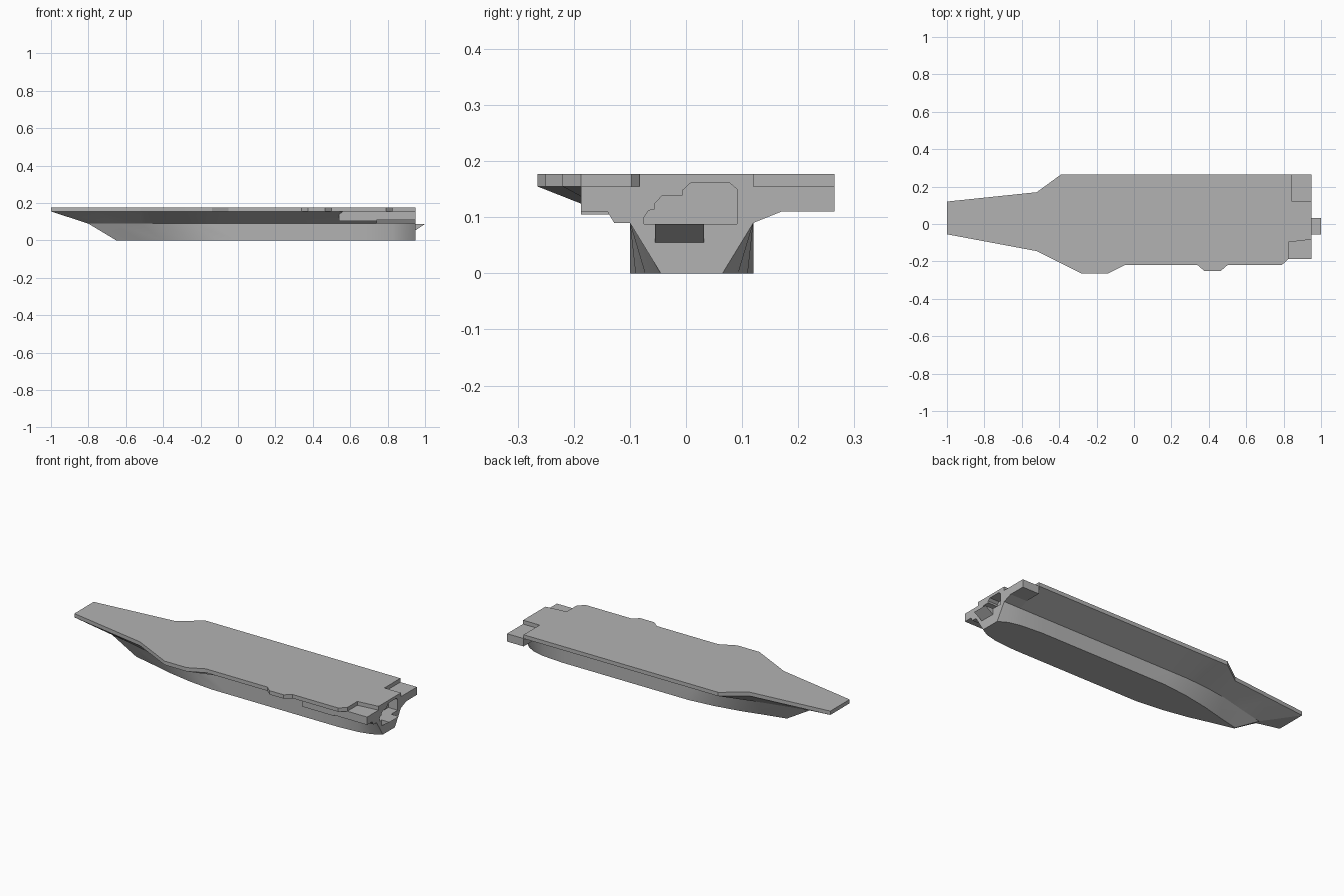
import bpy
import bmesh

cube = bpy.data.objects.get("Cube")
if cube:
    bpy.data.objects.remove(cube, do_unlink=True)

GREY = (0.45, 0.45, 0.45, 1.0)
mat = bpy.data.materials.new("ship_grey")
mat.use_nodes = True
mat.diffuse_color = GREY
for node in mat.node_tree.nodes:
    if node.type == "BSDF_PRINCIPLED":
        node.inputs["Base Color"].default_value = GREY


def finish(name, bm):
    """Turn a bmesh into a named object with the grey paint."""
    bmesh.ops.recalc_face_normals(bm, faces=bm.faces)
    mesh = bpy.data.meshes.new(name)
    bm.to_mesh(mesh)
    bm.free()
    mesh.materials.append(mat)
    obj = bpy.data.objects.new(name, mesh)
    bpy.context.collection.objects.link(obj)
    return obj


def loft(name, rings):
    """Skin a list of equal-sized rings and cap both ends."""
    bm = bmesh.new()
    rows = [[bm.verts.new(p) for p in ring] for ring in rings]
    n = len(rows[0])
    for a, b in zip(rows, rows[1:]):
        for i in range(n):
            j = (i + 1) % n
            bm.faces.new((a[i], a[j], b[j], b[i]))
    bm.faces.new(rows[0])
    bm.faces.new(rows[-1][::-1])
    return finish(name, bm)


def prism_x(name, profile, x0, x1):
    """Extrude a (y, z) profile along the ship."""
    return loft(name, [[(x, y, z) for y, z in profile] for x in (x0, x1)])


def activate(obj):
    bpy.ops.object.select_all(action="DESELECT")
    obj.select_set(True)
    bpy.context.view_layer.objects.active = obj


DECK_LOW, DECK_TOP, KNUCKLE = 0.155, 0.177, 0.09
MID, STERN = 0.01, 0.95

# Hull stations: deck x, deck right y, deck left y, knuckle x, half width, keel x, half width
stations = [
    (-1.0, -0.055, 0.12, -0.8, 0.012, -0.65, 0.004),
    (-0.76, -0.1, 0.145, -0.66, 0.045, -0.52, 0.035),
    (-0.52, -0.145, 0.17, -0.52, 0.08, -0.4, 0.066),
    (-0.39, -0.21, 0.265, -0.39, 0.1, -0.25, 0.094),
    (-0.28, -0.265, 0.265, -0.25, 0.11, -0.1, 0.11),
    (-0.14, -0.265, 0.265, -0.14, 0.11, 0.0, 0.11),
    (-0.05, -0.22, 0.265, -0.05, 0.11, 0.1, 0.11),
    (0.54, -0.22, 0.265, 0.54, 0.11, 0.54, 0.11),
    (0.56, -0.187, 0.265, 0.7, 0.11, 0.7, 0.11),
    (0.83, -0.187, 0.265, 0.83, 0.11, 0.83, 0.1),
    (0.9, -0.187, 0.265, 0.9, 0.11, 0.9, 0.083),
    (STERN, -0.187, 0.265, STERN, 0.11, STERN, 0.055),
]
hull = loft("hull", [
    [(dx, right, DECK_LOW), (kx, MID - kw, KNUCKLE), (bx, MID - bw, 0),
     (bx, MID + bw, 0), (kx, MID + kw, KNUCKLE), (dx, left, DECK_LOW)]
    for dx, right, left, kx, kw, bx, bw in stations])

# Flight deck slab
outline = [
    (-1, -0.055), (-0.52, -0.145), (-0.28, -0.265), (-0.14, -0.265),
    (-0.05, -0.22), (0.34, -0.22), (0.375, -0.25), (0.465, -0.25),
    (0.5, -0.22), (0.79, -0.22), (0.825, -0.187), (0.825, -0.097),
    (STERN, -0.083), (STERN, 0.12), (0.845, 0.12), (0.845, 0.265),
    (-0.39, 0.265), (-0.52, 0.17), (-1, 0.12)]
deck = loft("flight_deck", [[(x, y, z) for x, y in outline]
                            for z in (DECK_LOW, DECK_TOP)])

# Stern platforms on both sides
prism_x("left_stern_platform",
        [(0.12, DECK_LOW), (0.265, DECK_LOW), (0.265, 0.11),
         (0.17, 0.11), (0.12, KNUCKLE)], 0.845, STERN)
prism_x("right_stern_platform",
        [(-0.1, DECK_LOW), (-0.187, DECK_LOW), (-0.187, 0.11),
         (-0.14, 0.11), (-0.128, KNUCKLE), (-0.1, KNUCKLE)], 0.74, STERN)
prism_x("right_side_sponson",
        [(-0.1, DECK_LOW), (-0.187, DECK_LOW), (-0.187, 0.105),
         (-0.1, 0.105)], 0.54, 0.74)

# Stepped opening cut into the stern
opening = [(-0.075, 0.088), (-0.075, 0.1), (-0.067, 0.112), (-0.056, 0.114),
           (-0.055, 0.125), (-0.043, 0.138), (-0.006, 0.139), (-0.005, 0.149),
           (0.008, 0.161), (0.078, 0.161), (0.091, 0.15), (0.091, 0.088)]
cutter = prism_x("opening_cutter", opening, STERN - 0.06, STERN + 0.05)
cutter.hide_render = True
for target in (hull, deck):
    mod = target.modifiers.new("stern_opening", "BOOLEAN")
    mod.operation = "DIFFERENCE"
    mod.solver = "EXACT"
    mod.object = cutter
    activate(target)
    bpy.ops.object.modifier_apply(modifier=mod.name)
bpy.data.objects.remove(cutter, do_unlink=True)

# Wedge-shaped ledge below the opening
loft("stern_ledge", [[(STERN - 0.01, y, 0.088), (1.0, y, 0.088),
                      (STERN, y, 0.055), (STERN - 0.01, y, 0.055)]
                     for y in (-0.055, 0.032)])

# Soft shading along the hull sides
activate(hull)
bpy.ops.object.shade_smooth_by_angle(angle=0.4)
